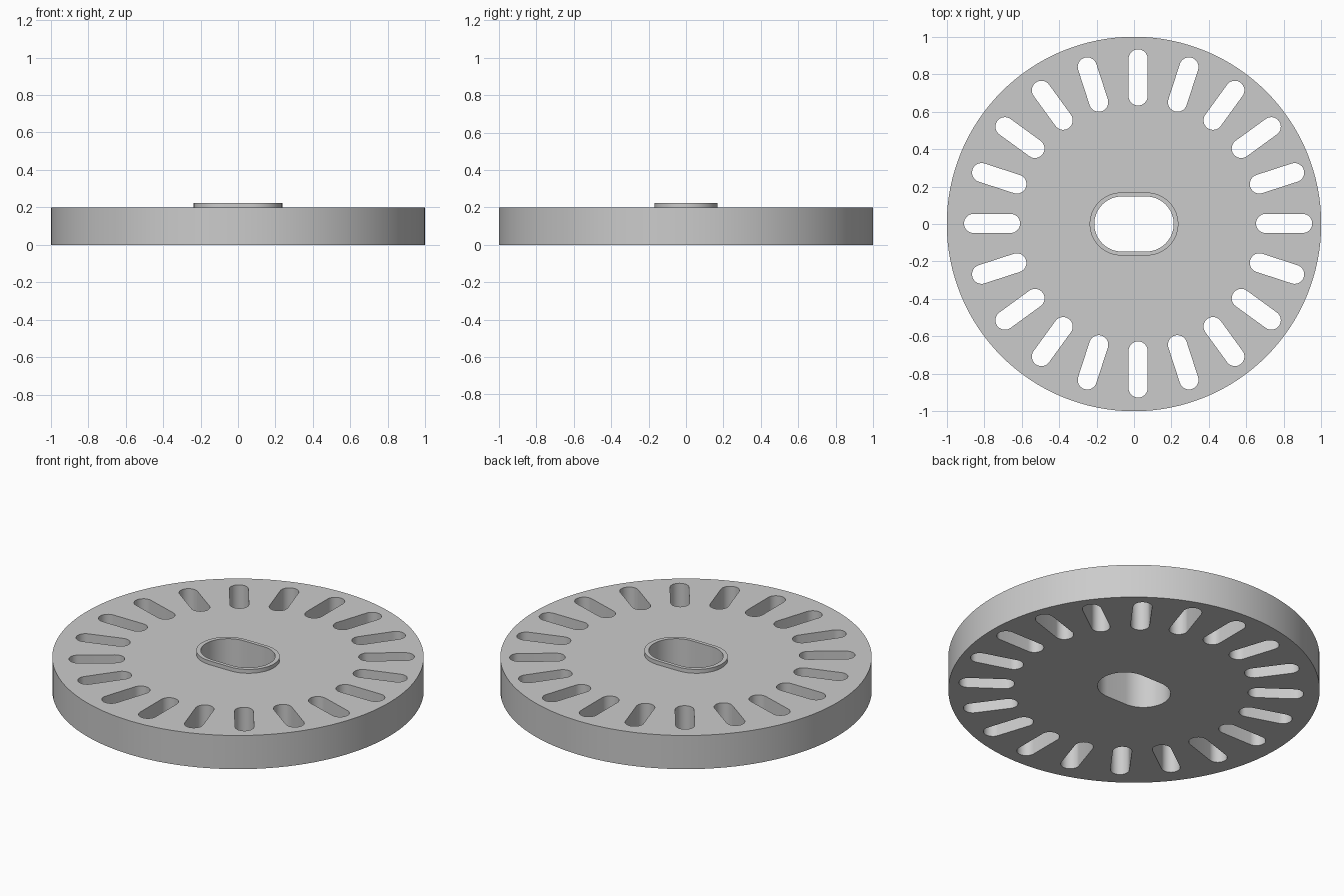
import bpy
import bmesh
from math import cos, sin, pi, radians

cube = bpy.data.objects.get("Cube")
if cube:
    bpy.data.objects.remove(cube, do_unlink=True)

grey = bpy.data.materials.new("plain grey")
grey.use_nodes = True
colour = (0.6, 0.6, 0.6, 1)
grey.diffuse_color = colour
grey.node_tree.nodes["Principled BSDF"].inputs["Base Color"].default_value = colour


def circle(radius, steps=128):
    return [(radius * cos(2 * pi * i / steps), radius * sin(2 * pi * i / steps))
            for i in range(steps)]


def stadium(half_length, radius, centre=(0, 0), angle=0, steps=16):
    """Outline of a slot with round ends, pointing along angle."""
    reach = half_length - radius
    points = []
    for side in (1, -1):
        for i in range(steps + 1):
            a = pi * i / steps - pi / 2
            x, y = side * (reach + radius * cos(a)), side * radius * sin(a)
            points.append((centre[0] + x * cos(angle) - y * sin(angle),
                           centre[1] + x * sin(angle) + y * cos(angle)))
    return points


def plate(name, outlines, bottom, top, open_bottom=False):
    """Extrude the first outline, with the others as through holes."""
    curve = bpy.data.curves.new(name + "_profile", "CURVE")
    curve.dimensions = "2D"
    curve.fill_mode = "BOTH"
    curve.extrude = (top - bottom) / 2
    for outline in outlines:
        spline = curve.splines.new("POLY")
        spline.points.add(len(outline) - 1)
        for point, (x, y) in zip(spline.points, outline):
            point.co = (x, y, 0, 1)
        spline.use_cyclic_u = True
    source = bpy.data.objects.new(name + "_profile", curve)
    bpy.context.collection.objects.link(source)
    bpy.context.view_layer.update()
    mesh = bpy.data.meshes.new_from_object(
        source.evaluated_get(bpy.context.evaluated_depsgraph_get()))
    bpy.data.objects.remove(source, do_unlink=True)

    # Weld the caps to the walls and seat the part at its height
    bm = bmesh.new()
    bm.from_mesh(mesh)
    bmesh.ops.remove_doubles(bm, verts=bm.verts, dist=0.0001)
    bmesh.ops.translate(bm, verts=bm.verts, vec=(0, 0, (top + bottom) / 2))
    bmesh.ops.recalc_face_normals(bm, faces=bm.faces)
    if open_bottom:
        hidden = [f for f in bm.faces if f.normal.z < -0.9]
        bmesh.ops.delete(bm, geom=hidden, context="FACES")
    bm.to_mesh(mesh)
    bm.free()

    mesh.materials.clear()
    mesh.materials.append(grey)
    part = bpy.data.objects.new(name, mesh)
    bpy.context.collection.objects.link(part)
    bpy.ops.object.select_all(action="DESELECT")
    part.select_set(True)
    bpy.context.view_layer.objects.active = part
    bpy.ops.object.shade_smooth_by_angle(angle=radians(30))
    return part


# Ring of radial slots, set slightly off the disc centre
ring_x, ring_y, ring_radius, slot_count = 0.022, 0.003, 0.78, 20
slots = []
for k in range(slot_count):
    a = 2 * pi * k / slot_count
    middle = (ring_x + ring_radius * cos(a), ring_y + ring_radius * sin(a))
    slots.append(stadium(0.15, 0.051, middle, a))

# Slotted disc with an oblong hub hole, and the low collar around that hole
hub_hole = stadium(0.212, 0.147, steps=32)
plate("slotted_disc", [circle(1), hub_hole] + slots, 0, 0.2)
plate("hub_collar", [stadium(0.237, 0.168, steps=32), hub_hole], 0.2, 0.223, open_bottom=True)
